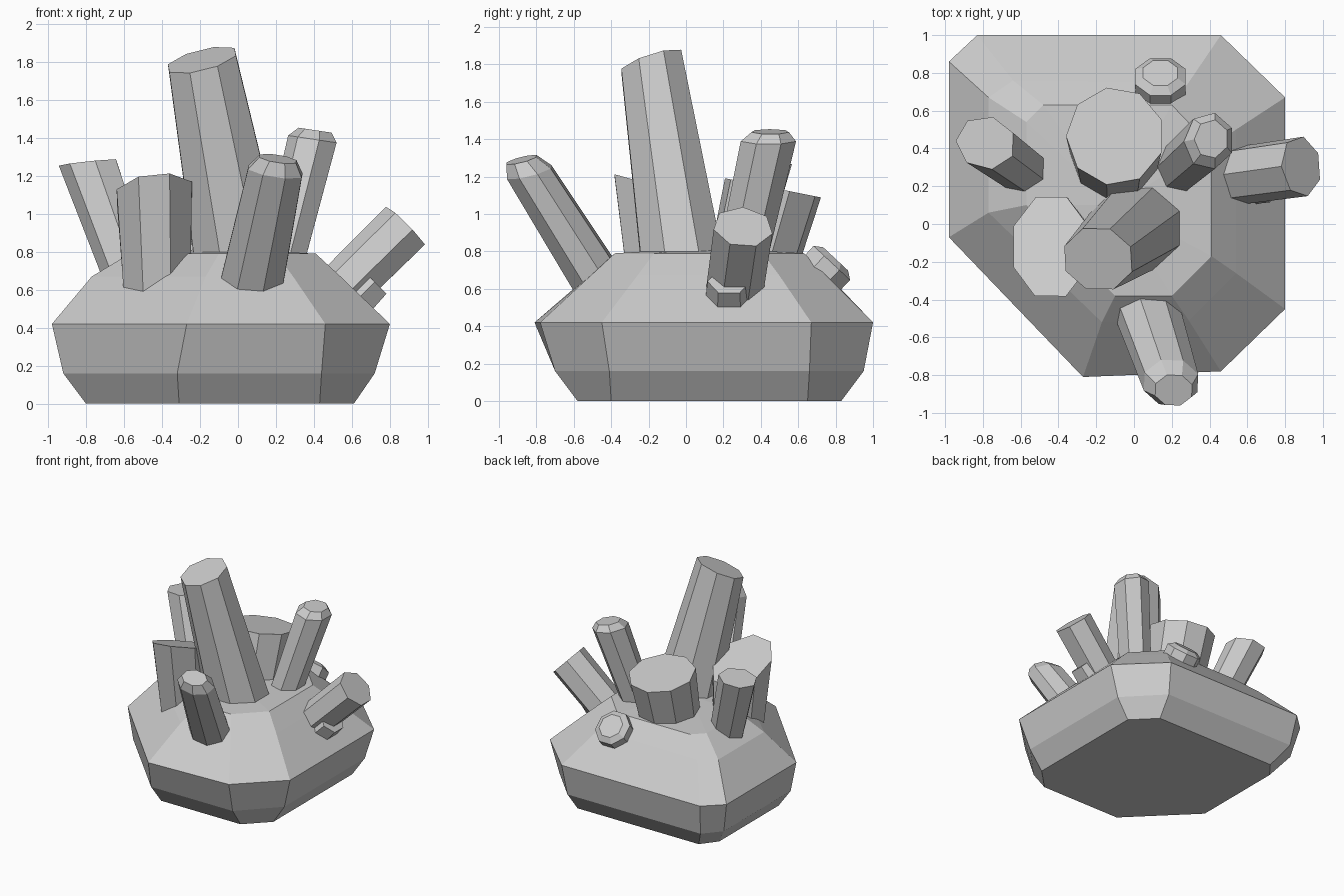
import bpy
from math import cos, sin, tau
from mathutils import Vector

if "Cube" in bpy.data.objects:
    bpy.data.objects.remove(bpy.data.objects["Cube"])


def mesh_object(name, rings, peak=None):
    """Skin a stack of equal-length rings, closed with end caps or a fan."""
    n = len(rings[0])
    verts = [tuple(v) for ring in rings for v in ring]
    faces = [tuple(reversed(range(n)))]
    for k in range(len(rings) - 1):
        a, b = k * n, (k + 1) * n
        faces += [(a + i, a + (i + 1) % n, b + (i + 1) % n, b + i) for i in range(n)]
    last = (len(rings) - 1) * n
    if peak:
        verts.append(peak)
        faces += [(last + i, last + (i + 1) % n, len(verts) - 1) for i in range(n)]
    else:
        faces.append(tuple(range(last, last + n)))
    mesh = bpy.data.meshes.new(name)
    mesh.from_pydata(verts, [], faces)
    obj = bpy.data.objects.new(name, mesh)
    bpy.context.collection.objects.link(obj)
    return obj


def crystal(name, base, tip, r0, r1, sides=8, normal=None, bevel=0, wide=1, phase=0.5):
    """Leaning tapered prism; the end is sliced by a plane and may have a bevelled rim."""
    base, tip = Vector(base), Vector(tip)
    axis = (tip - base).normalized()
    u = Vector((0, 1, 0)).cross(axis).normalized()
    v = axis.cross(u)
    normal = Vector(normal) if normal else axis

    def ring(center, r, slanted):
        pts = []
        for i in range(sides):
            a = tau * (i + phase) / sides
            p = center + u * (r * cos(a)) + v * (r * wide * sin(a))
            if slanted:
                p += axis * ((center - p).dot(normal) / axis.dot(normal))
            pts.append(p)
        return pts

    rings = [ring(base - axis * 0.12, r0, False), ring(tip - axis * bevel, r1, True)]
    if bevel:
        rings.append(ring(tip, r1 * 0.68, True))
    return mesh_object(name, rings)


# Faceted rock base: stacked outlines, counter-clockwise from the back right
levels = [
    (0.00, [(.43, .83), (-.70, .83), (-.80, .70), (-.80, -.09), (-.31, -.58), (.43, -.58), (.61, -.40), (.61, .65)]),
    (0.16, [(.44, .95), (-.80, .95), (-.92, .81), (-.92, -.08), (-.32, -.70), (.44, -.70), (.72, -.41), (.72, .66)]),
    (0.42, [(.46, 1.0), (-.83, 1.0), (-.98, .86), (-.98, -.07), (-.27, -.81), (.46, -.78), (.80, -.45), (.80, .67)]),
    (0.67, [(.29, .75), (-.64, .76), (-.77, .67), (-.77, .06), (-.17, -.52), (.29, -.51), (.54, -.26), (.54, .50)]),
    (0.79, [(.20, .63), (-.48, .63), (-.57, .54), (-.57, .10), (-.10, -.38), (.20, -.38), (.41, -.17), (.41, .41)]),
]
mesh_object("rock_base", [[(x, y, z) for x, y in ring] for z, ring in levels], (-.1, .1, .82))

# Tall central crystal with a slanted top
crystal("main_crystal", (0, -.03, .80), (-.19, -.185, 1.81), .26, .195, 8,
        (-.25, -.33, 1), wide=.92)
# Large crystals around it
crystal("left_crystal", (-.58, .28, .70), (-.785, .43, 1.27), .135, .155, 7, (-.1, .05, 1), wide=.9)
crystal("front_left_crystal", (-.43, -.09, .72), (-.44, -.12, 1.11), .19, .215, 8,
        (-.1, .36, 1), wide=1.28)
crystal("front_crystal", (.08, -.49, .67), (.21, -.88, 1.29), .18, .155, 8,
        (.15, -.25, 1), bevel=.08, wide=.8)
crystal("right_crystal", (.56, .26, .61), (.885, .305, .93), .145, .15, 7, wide=1.08)
crystal("back_right_crystal", (.24, .30, .76), (.41, .45, 1.44), .12, .135, 7,
        (.15, 0, 1), bevel=.05, wide=1.1)
crystal("back_stump", (-.10, .37, .78), (-.10, .465, 1.14), .23, .26, 9, (0, .2, 1), wide=1.02)
# Small shards on the slopes
crystal("back_shard", (.14, .66, .61), (.14, .80, .76), .14, .145, 8, bevel=.03)
crystal("right_shard", (.60, .23, .52), (.72, .23, .64), .12, .10, 6, wide=1.15)
